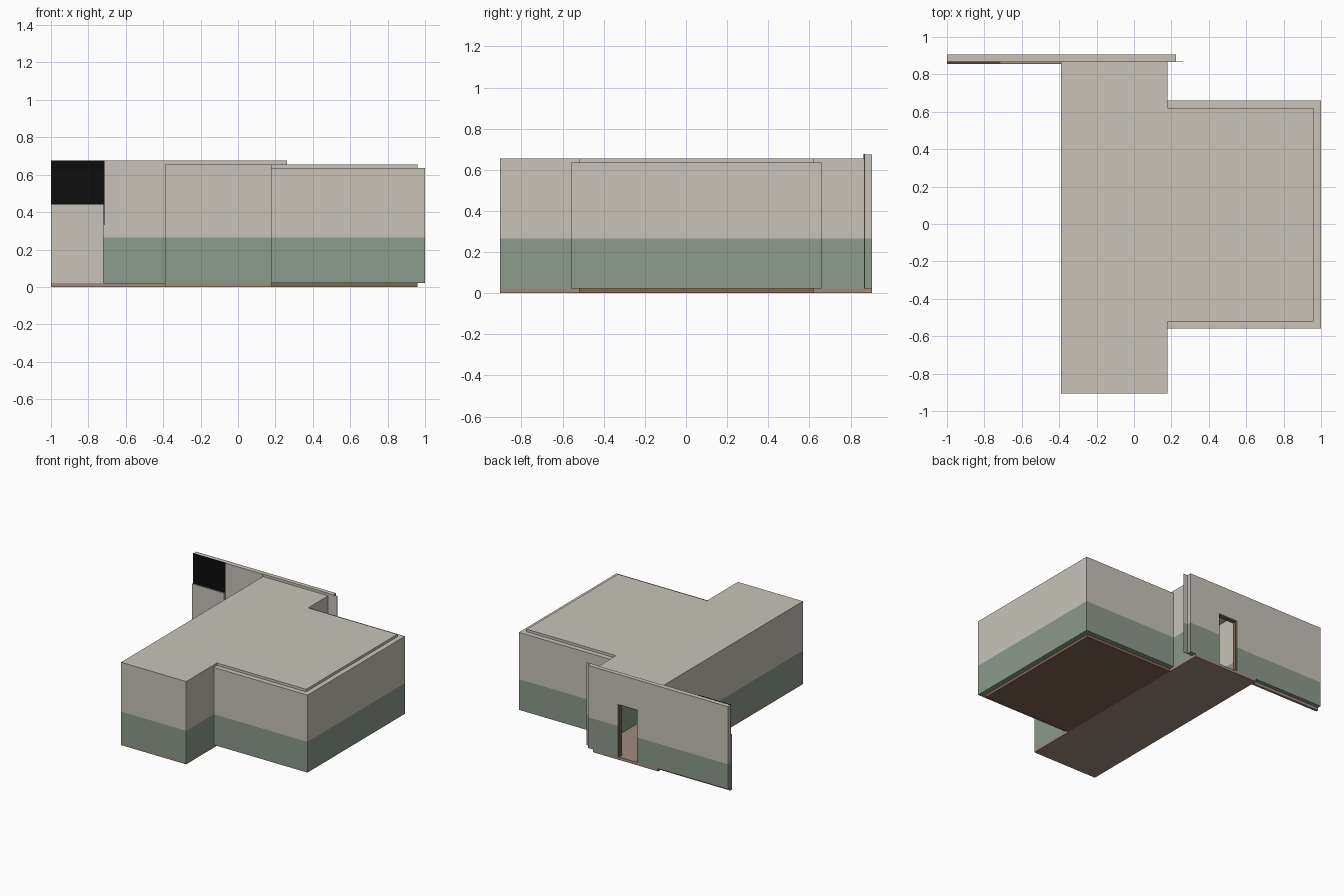
import bpy, bmesh
from mathutils import Vector

cube = bpy.data.objects.get("Cube")
if cube:
    bpy.data.objects.remove(cube, do_unlink=True)


def material(name, rgb):
    m = bpy.data.materials.new(name)
    m.use_nodes = True
    col = (*rgb, 1)
    m.diffuse_color = col
    m.node_tree.nodes["Principled BSDF"].inputs["Base Color"].default_value = col
    return m


BEIGE = material("beige plaster", (0.58, 0.55, 0.485))
GREEN = material("sage green paint", (0.26, 0.325, 0.26))
FLOOR = material("pale brown floor", (0.35, 0.265, 0.21))
BROWN = material("dark brown floor", (0.23, 0.135, 0.088))
BLACK = material("black", (0.004, 0.004, 0.004))


def block(name, x, y, z, lower=BEIGE, upper=None, split=None):
    """Box between limits, optionally painted in two bands split at a height."""
    bm = bmesh.new()
    bmesh.ops.create_cube(bm, size=1)
    for v in bm.verts:
        v.co = Vector((lim[0] + (c + 0.5) * (lim[1] - lim[0]))
                      for c, lim in zip(v.co, (x, y, z)))
    if split:
        bmesh.ops.bisect_plane(bm, geom=bm.verts[:] + bm.edges[:] + bm.faces[:],
                               plane_co=(0, 0, split), plane_no=(0, 0, 1))
        for f in bm.faces:
            f.material_index = int(f.calc_center_median().z > split)
    bmesh.ops.recalc_face_normals(bm, faces=bm.faces)
    me = bpy.data.meshes.new(name)
    bm.to_mesh(me)
    bm.free()
    me.materials.append(lower)
    if upper:
        me.materials.append(upper)
    ob = bpy.data.objects.new(name, me)
    bpy.context.collection.objects.link(ob)
    return ob


BASE, DADO, TOP = 0.022, 0.265, 0.655
L, R, END = -0.39, 0.18, 0.905
T = 0.01
painted = dict(lower=GREEN, upper=BEIGE, split=DADO)

# Hollow corridor
block("corridor_floor", (L, R), (-END, END), (0, BASE), FLOOR)
block("corridor_roof", (L, R), (-END, 0.87), (TOP - T, TOP))
for name, x in (("corridor_right_wall", (L, L + T)), ("corridor_left_wall", (R - T, R))):
    block(name, x, (-END, 0.87), (BASE, TOP - T), **painted)
block("corridor_front_wall", (L + T, R - T), (-END, -END + T), (BASE, TOP - T), **painted)

# Side room with raised roof panel and sunken floor slab
block("room_walls", (R - 0.005, 1), (-0.56, 0.66), (BASE, 0.635), **painted)
block("room_roof_panel", (R, 0.96), (-0.52, 0.62), (0.6, TOP))
block("room_floor", (R, 0.96), (-0.52, 0.62), (0, BASE + 0.01), BROWN)

# Back wall around the doorway
W0, W1, WTOP = 0.87, END, 0.675
D0, D1, DTOP = -0.21, -0.04, 0.44
block("back_wall_left", (D1, 0.225), (W0, W1), (BASE, WTOP), **painted)
block("back_wall_right", (-1, D0), (W0, W1), (BASE, WTOP), GREEN, BEIGE, 0.22)
block("door_lintel", (D0, D1), (W0, W1), (DTOP, WTOP))

# Brown lining of the doorway
for name, x in (("door_lining_right", (D0, D0 + 0.008)), ("door_lining_left", (D1 - 0.008, D1))):
    block(name, x, (W0, W1 - 0.004), (BASE, DTOP), BROWN)
block("door_lining_top", (D0, D1), (W0, W1 - 0.004), (DTOP - 0.008, DTOP), BROWN)

# Facing plates on the inner side of the back wall
block("wall_facing_left", (R, 0.262), (W0 - 0.004, W0), (BASE, WTOP), **painted)
block("wall_facing_right", (-0.72, L), (W0 - 0.004, W0), (BASE, WTOP), **painted)
block("black_panel", (-1, -0.715), (W0 - 0.006, W0), (DTOP, WTOP + 0.002), BLACK)
block("black_edge", (-0.72, -0.715), (W0 - 0.006, W0), (0.33, DTOP), BLACK)
block("plain_panel", (-1, -0.72), (W0 - 0.014, W0 - 0.008), (BASE, DTOP))
block("wall_base_strip", (-1, L), (W0 - 0.014, W0 + 0.005), (0, BASE), FLOOR)
